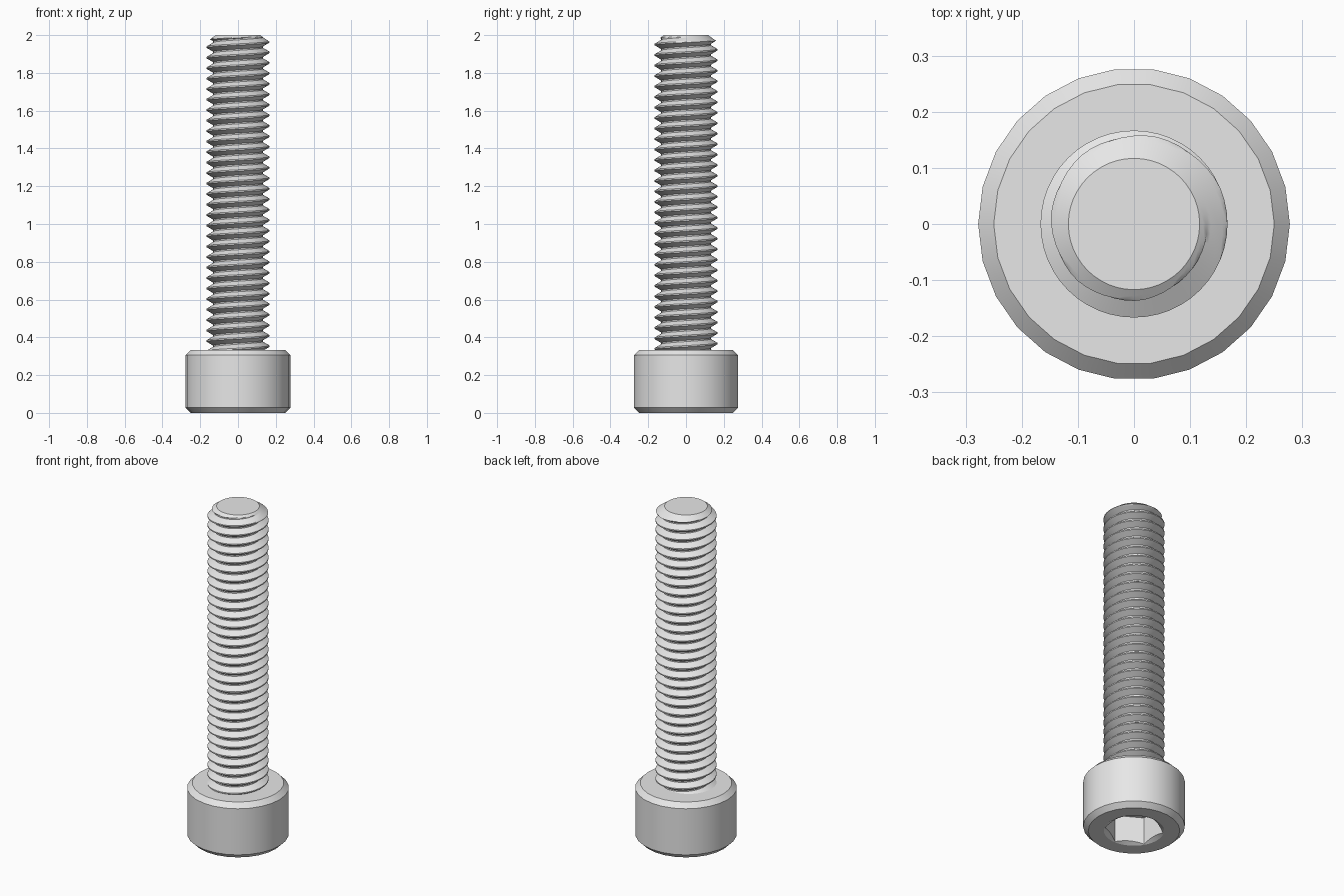
import bpy, bmesh
from math import cos, sin, pi, tau, radians

if "Cube" in bpy.data.objects:
    bpy.data.objects.remove(bpy.data.objects["Cube"], do_unlink=True)

MM = 2 / 36                      # one millimetre in model units
HEAD_R, HEAD_H, BEVEL = 5 * MM, 6 * MM, 0.5 * MM
CREST_R, ROOT_R, PITCH = 3 * MM, 2.36 * MM, MM
TIP_R, TOP = 0.117, 2.0

steel = bpy.data.materials.new("grey_steel")
steel.use_nodes = True
steel.diffuse_color = (0.8, 0.8, 0.8, 1)
steel.node_tree.nodes["Principled BSDF"].inputs["Base Color"].default_value = (0.8, 0.8, 0.8, 1)


def skin(name, rings):
    """Join rings of points into a closed solid with flat ends."""
    bm = bmesh.new()
    loops = [[bm.verts.new(p) for p in ring] for ring in rings]
    n = len(loops[0])
    for a, b in zip(loops, loops[1:]):
        for i in range(n):
            j = (i + 1) % n
            bm.faces.new((a[i], a[j], b[j], b[i]))
    bm.faces.new(loops[0][::-1])
    return finish(name, bm, loops[-1])


def finish(name, bm, last_loop):
    bm.faces.new(last_loop)
    bmesh.ops.recalc_face_normals(bm, faces=bm.faces)
    mesh = bpy.data.meshes.new(name)
    bm.to_mesh(mesh)
    bm.free()
    mesh.materials.append(steel)
    obj = bpy.data.objects.new(name, mesh)
    bpy.context.collection.objects.link(obj)
    return obj


def lathe(name, profile, sides, phase=0.0):
    angles = [phase + tau * i / sides for i in range(sides)]
    return skin(name, [[(r * cos(a), r * sin(a), z) for a in angles] for r, z in profile])


def activate(obj):
    bpy.ops.object.select_all(action='DESELECT')
    obj.select_set(True)
    bpy.context.view_layer.objects.active = obj


def cut(obj, cutter):
    activate(obj)
    mod = obj.modifiers.new("cut", 'BOOLEAN')
    mod.operation, mod.solver, mod.object = 'DIFFERENCE', 'EXACT', cutter
    bpy.ops.object.modifier_apply(modifier=mod.name)
    bpy.data.objects.remove(cutter, do_unlink=True)


# Cylindrical head with bevelled rims
head = lathe("head", [(HEAD_R - BEVEL, 0), (HEAD_R, BEVEL),
                      (HEAD_R, HEAD_H - BEVEL), (HEAD_R - BEVEL, HEAD_H)], 26)

# Hexagonal key socket with a countersunk mouth
hex_r = 2.5 * MM / cos(pi / 6)
cut(head, lathe("socket_cutter", [(hex_r, -0.1), (hex_r, 3 * MM)], 6, pi / 6))
mouth_r, slope = hex_r + 0.004, 1.7
cut(head, lathe("mouth_cutter", [(mouth_r + 0.02 * slope, -0.02),
                                 (mouth_r - 0.04 * slope, 0.04)], 48))

# Threaded shank: a helical skin trimmed by the tip cone and the end plane
SIDES, STEPS = 48, 16
TURNS = int((TOP - HEAD_H) / PITCH) + 4


def thread_radius(t):
    """Radius across one pitch: flat root, flank, flat crest, flank."""
    d = abs(t % 1 - 0.5) * 2                    # 0 at the crest, 1 at the root
    k = min(max((d - 0.125) / 0.75, 0), 1)
    return CREST_R + (ROOT_R - CREST_R) * k


def thread_point(i, row):
    a = tau * i / SIDES
    z = HEAD_H - 2 * PITCH + PITCH * (row / STEPS + i / SIDES) - 0.008
    z = max(min(z, TOP), HEAD_H - 0.03)
    limit = TIP_R + (TOP - z) * 1.4
    r = min(thread_radius(row / STEPS), limit)
    return (r * cos(a), r * sin(a), z) if z < TOP else (TIP_R * cos(a), TIP_R * sin(a), TOP)


bm = bmesh.new()
rows = STEPS * TURNS
grid = [[bm.verts.new(thread_point(i, row)) for row in range(rows + 1)] for i in range(SIDES)]
for i in range(SIDES):
    # The seam joins each turn to the one above it
    shift = STEPS if i == SIDES - 1 else 0
    a, b = grid[i], grid[(i + 1) % SIDES]
    for row in range(rows - shift):
        bm.faces.new((a[row], b[row + shift], b[row + 1 + shift], a[row + 1]))
# Merge everything squashed onto the end plane, and drop what lies inside the head
bmesh.ops.remove_doubles(bm, verts=bm.verts, dist=1e-5)
low = [f for f in bm.faces if max(v.co.z for v in f.verts) < HEAD_H - 0.0295]
bmesh.ops.delete(bm, geom=low, context='FACES')
bmesh.ops.delete(bm, geom=[v for v in bm.verts if not v.link_faces], context='VERTS')
rim = sorted((v for v in bm.verts if v.co.z > TOP - 1e-5), key=lambda v: (v.co.x > 0, v.co.y if v.co.x > 0 else -v.co.y))
shank = finish("threaded_shank", bm, rim)

for obj in (head, shank):
    activate(obj)
    bpy.ops.object.shade_smooth_by_angle(angle=radians(30))
